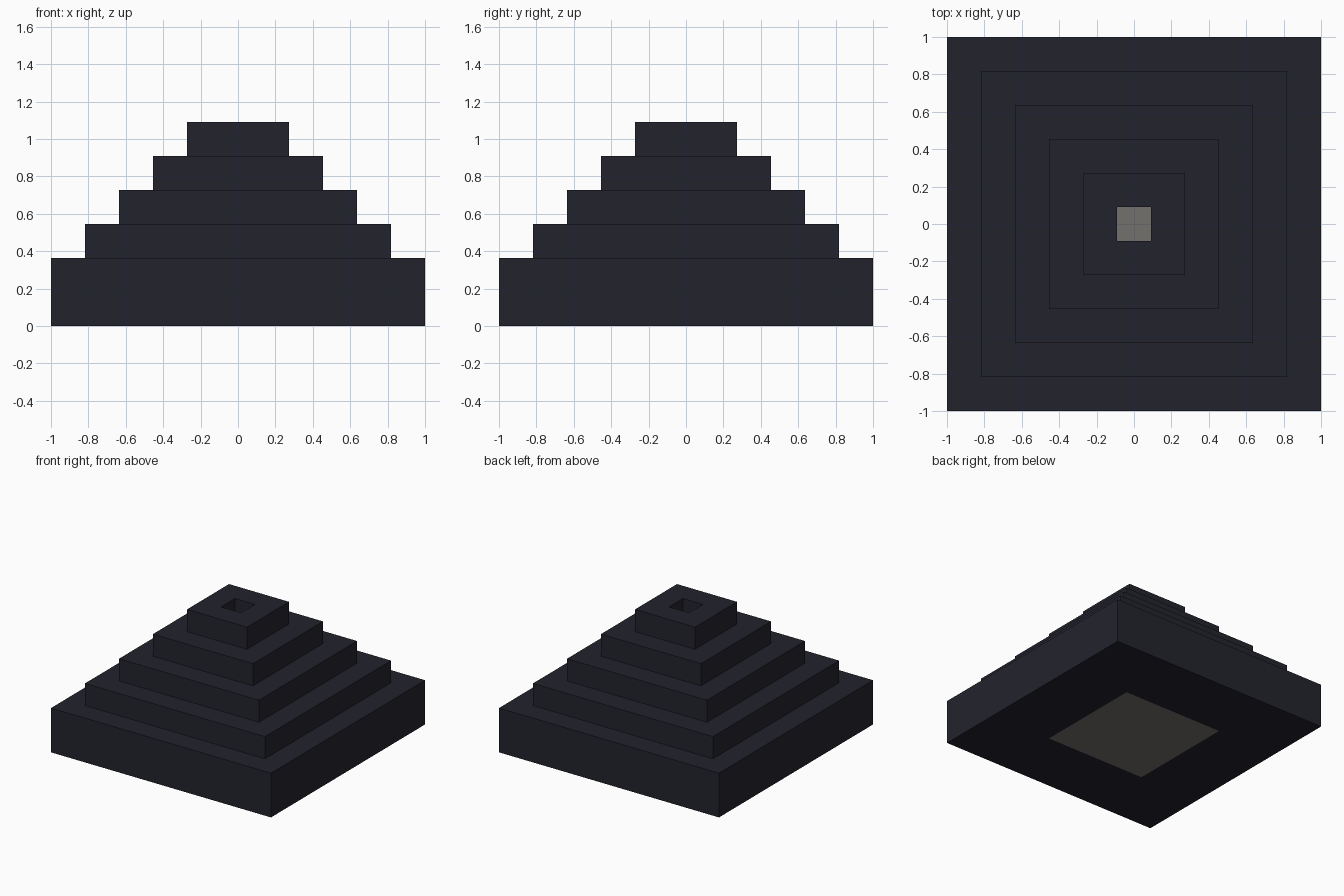
import bpy, bmesh

cube = bpy.data.objects.get("Cube")
if cube:
    bpy.data.objects.remove(cube, do_unlink=True)

B = 2 / 11  # one block


def material(name, rgb):
    m = bpy.data.materials.new(name)
    m.use_nodes = True
    m.diffuse_color = (*rgb, 1)
    m.node_tree.nodes["Principled BSDF"].inputs["Base Color"].default_value = (*rgb, 1)
    return m


dark = material("dark_stone", (0.0165, 0.0165, 0.027))
grey = material("warm_grey", (0.168, 0.166, 0.155))


def square_shell(name, profile, mat, cap=False):
    """Sweep a (width, height) profile in blocks around a square plan."""
    bm = bmesh.new()
    rings = []
    for width, height in profile:
        h = width * B / 2
        rings.append([bm.verts.new((x * h, y * h, height * B))
                      for x, y in ((-1, -1), (1, -1), (1, 1), (-1, 1))])
    for low, high in zip(rings, rings[1:]):
        for i in range(4):
            j = (i + 1) % 4
            bm.faces.new((low[i], low[j], high[j], high[i]))
    if cap:
        bm.faces.new(rings[0][::-1])
        bm.faces.new(rings[-1])
    mesh = bpy.data.meshes.new(name)
    bm.to_mesh(mesh)
    bm.free()
    mesh.materials.append(mat)
    obj = bpy.data.objects.new(name, mesh)
    bpy.context.collection.objects.link(obj)
    return obj


# Stepped pyramid: underside, tall base, four tiers, then the central shaft
profile = [(5, 0), (11, 0), (11, 2)]
for tier, width in enumerate((9, 7, 5, 3)):
    profile += [(width, 2 + tier), (width, 3 + tier)]
profile += [(1, 6), (1, 1)]
square_shell("stepped_pyramid", profile, dark)

# Slab set into the underside, also the floor of the shaft
square_shell("core_slab", [(5, 0), (5, 1)], grey, cap=True)
